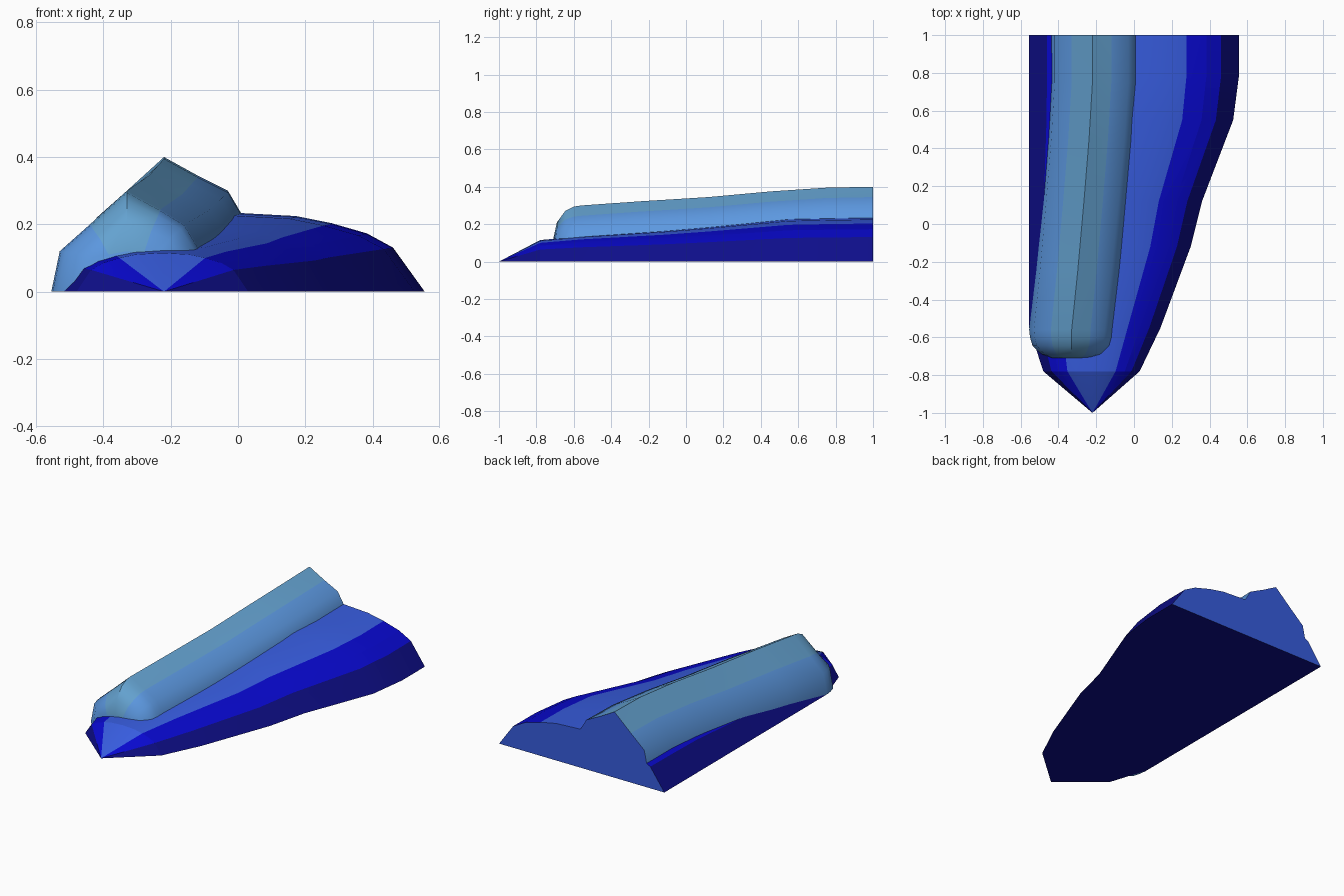
import bpy, bmesh, math

if "Cube" in bpy.data.objects:
    bpy.data.objects.remove(bpy.data.objects["Cube"])


def material(name, rgb):
    m = bpy.data.materials.new(name)
    lin = [(c / 255 / 12.92) if c < 11 else ((c / 255 + 0.055) / 1.055) ** 2.4 for c in rgb]
    m.diffuse_color = (*lin, 1)
    m.use_nodes = True
    m.node_tree.nodes["Principled BSDF"].inputs["Base Color"].default_value = m.diffuse_color
    return m


navy = material("navy", (14, 14, 138))
medium = material("medium_blue", (8, 8, 205))
royal = material("royal_blue", (55, 92, 222))
steel = material("steel_blue", (100, 162, 208))
sky = material("sky_blue", (92, 152, 224))


def loft(name, sections, strips, cap, mats, angle):
    """Skin closed sections front to back; strips gives a material per side strip."""
    bm = bmesh.new()
    rings = [[bm.verts.new(p) for p in s] for s in sections]
    n = len(rings[0])
    for a, b in zip(rings, rings[1:]):
        for i in range(n):
            j = (i + 1) % n
            f = bm.faces.new((a[i], a[j], b[j], b[i]))
            f.material_index = strips[i]
    bm.faces.new(rings[0]).material_index = strips[n // 2]
    bm.faces.new(rings[-1]).material_index = cap
    bmesh.ops.remove_doubles(bm, verts=bm.verts, dist=0.0005)
    bmesh.ops.recalc_face_normals(bm, faces=bm.faces)
    me = bpy.data.meshes.new(name)
    bm.to_mesh(me)
    bm.free()
    for m in mats:
        me.materials.append(m)
    ob = bpy.data.objects.new(name, me)
    bpy.context.collection.objects.link(ob)
    bpy.ops.object.select_all(action='DESELECT')
    ob.select_set(True)
    bpy.context.view_layer.objects.active = ob
    bpy.ops.object.shade_smooth_by_angle(angle=math.radians(angle))
    return ob


# Hull: one faceted arch scaled to the outline (y, left, right, height)
half = [(1, 0), (.83, .56), (.69, .74), (.5, .87), (.31, .96)]
arch = [(-x, z) for x, z in half] + [(0, 1)] + half[::-1]
outline = [(-1, -.22, -.22, 0), (-.78, -.48, .03, .115), (-.55, -.555, .14, .137),
           (-.12, -.555, .30, .165), (.12, -.555, .36, .185), (.55, -.555, .525, .226),
           (.78, -.555, .555, .231), (1, -.555, .555, .234)]
hull = [[((l + r) / 2 + x * (r - l) / 2, y, z * h) for x, z in arch]
        for y, l, r, h in outline]
loft("hull", hull, [0, 1, 1, 2, 2, 2, 2, 1, 1, 0, 0], 2, [navy, medium, royal], 12)

# Ridge: off-centre crest that shifts left and sinks towards the front
crest = [(-.445, .1), (-.42, .22), (-.33, .30), (-.22, .40),
         (-.12, .345), (-.03, .30), (.01, .232), (.02, .2)]
path = [(1, 0, 0), (.75, 0, -.005), (.45, -.018, -.025), (.12, -.045, -.055),
        (-.25, -.078, -.078), (-.56, -.11, -.1)]
ridge = []
for y, dx, dz in path[::-1]:
    ridge.append([(x + dx + (dx * .15 if x > -.1 else 0), y, z + dz) for x, z in crest])

# Rounded nose: shrink the front section towards its base (y, width, height)
nose = []
for y, sx, sz in [(-.71, .5, .1), (-.69, .72, .55), (-.645, .92, .86), (-.6, .98, .97)]:
    nose.append([(-.33 + (x + .33) * sx, y, .1 + (z - .1) * sz if z > .1 else z)
                 for x, _, z in ridge[0]])
loft("ridge", nose + ridge, [1, 1, 0, 0, 1, 1, 1, 1], 2, [steel, sky, royal], 40)
